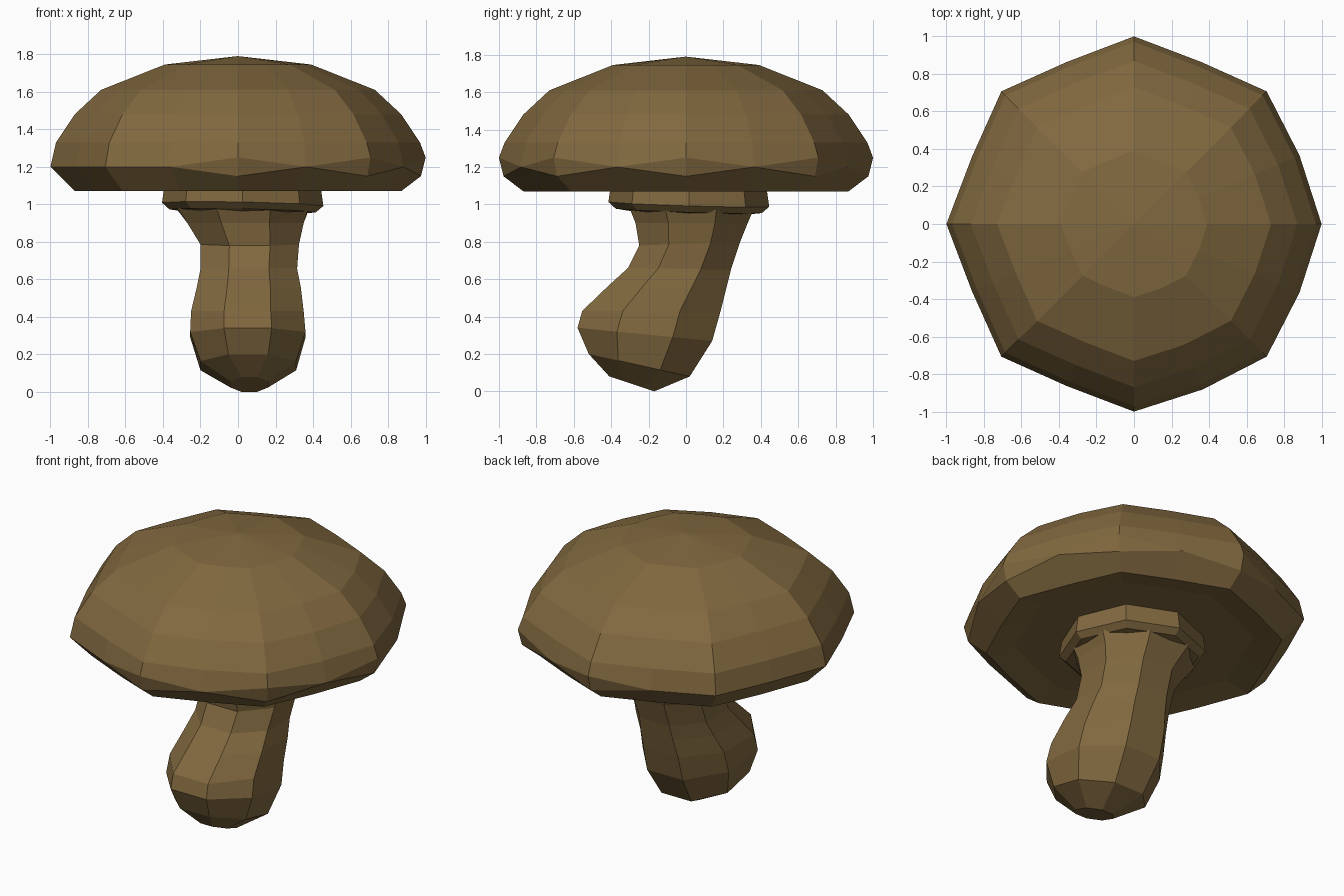
import bpy, bmesh, math
from mathutils import Vector

if "Cube" in bpy.data.objects:
    bpy.data.objects.remove(bpy.data.objects["Cube"])

brown = bpy.data.materials.new("mushroom_brown")
brown.diffuse_color = (0.22, 0.14, 0.05, 1)
brown.use_nodes = True
brown.node_tree.nodes["Principled BSDF"].inputs["Base Color"].default_value = brown.diffuse_color


def skin(name, rings):
    """Bridge equal-length rings of points and close both ends."""
    bm = bmesh.new()
    loops = [[bm.verts.new(p) for p in ring] for ring in rings]
    n = len(loops[0])
    for a, b in zip(loops, loops[1:]):
        for i in range(n):
            j = (i + 1) % n
            bm.faces.new((a[i], a[j], b[j], b[i]))
    bm.faces.new(loops[0][::-1])
    bm.faces.new(loops[-1])
    bmesh.ops.remove_doubles(bm, verts=bm.verts, dist=0.002)
    bmesh.ops.recalc_face_normals(bm, faces=bm.faces)
    mesh = bpy.data.meshes.new(name)
    bm.to_mesh(mesh)
    bm.free()
    mesh.materials.append(brown)
    obj = bpy.data.objects.new(name, mesh)
    bpy.context.collection.objects.link(obj)
    return obj


# Cap: octagonal dome, some rim corners cut into small diamond facets
cap_profile = [(0.3, 1.1), (0.7, 1.1), (0.87, 1.07), (0.975, 1.15), (1.0, 1.25),
               (0.97, 1.33), (0.87, 1.48), (0.73, 1.61), (0.39, 1.745), (0.001, 1.79)]
sharp_corners = {6, 8, 10}          # back left, left, front left
cap_rings = []
for k, (r, z) in enumerate(cap_profile):
    ring = []
    for i in range(16):
        rr, zz = r, z
        if k in (3, 4) and (i % 2 or i in sharp_corners):
            rr, zz = 1.0, 1.2       # both rim rings meet here
        if i % 2:
            bulge = 0.955 if i in (1, 13, 15) and k > 2 else 0.935
            rr *= bulge
        a = i * math.pi / 8
        ring.append((rr * math.cos(a), rr * math.sin(a), zz))
    cap_rings.append(ring)
skin("cap", cap_rings)

# Collar: slightly tilted octagonal ring under the cap
collar_rings = []
for r, z in [(0.41, 1.14), (0.43, 1.0), (0.39, 0.965), (0.31, 0.955)]:
    ring = []
    for i in range(8):
        x, y = r * math.cos(i * math.pi / 4), r * math.sin(i * math.pi / 4)
        ring.append((x + 0.025, y + 0.015, z - 0.02 * x - 0.03 * y))
    collar_rings.append(ring)
skin("collar", collar_rings)

# Stem: bent octagonal tube; front (y, z), back (y, z), left x, right x
sections = [
    ((-0.41, 0.08), (-0.17, 0.0), -0.04, 0.16),
    ((-0.52, 0.20), (0.02, 0.08), -0.20, 0.31),
    ((-0.58, 0.34), (0.14, 0.27), -0.255, 0.36),
    ((-0.555, 0.43), (0.185, 0.43), -0.25, 0.35),
    ((-0.42, 0.56), (0.215, 0.55), -0.22, 0.335),
    ((-0.31, 0.66), (0.24, 0.65), -0.20, 0.315),
    ((-0.25, 0.78), (0.29, 0.80), -0.20, 0.325),
    ((-0.27, 0.90), (0.33, 0.90), -0.27, 0.35),
    ((-0.31, 1.00), (0.36, 0.97), -0.33, 0.38),
]
stem_rings = []
flat = 1 / math.cos(math.pi / 8)    # flats, not corners, touch the outline
for front, back, x0, x1 in sections:
    f, b = Vector((0, *front)), Vector((0, *back))
    centre = (f + b) / 2 + Vector(((x0 + x1) / 2, 0, 0))
    u, v = Vector(((x1 - x0) / 2, 0, 0)), (b - f) / 2
    angles = [(i + 0.5) * math.pi / 4 for i in range(8)]
    stem_rings.append([centre + flat * (math.cos(a) * u + math.sin(a) * v)
                       for a in angles])
skin("stem", stem_rings)
